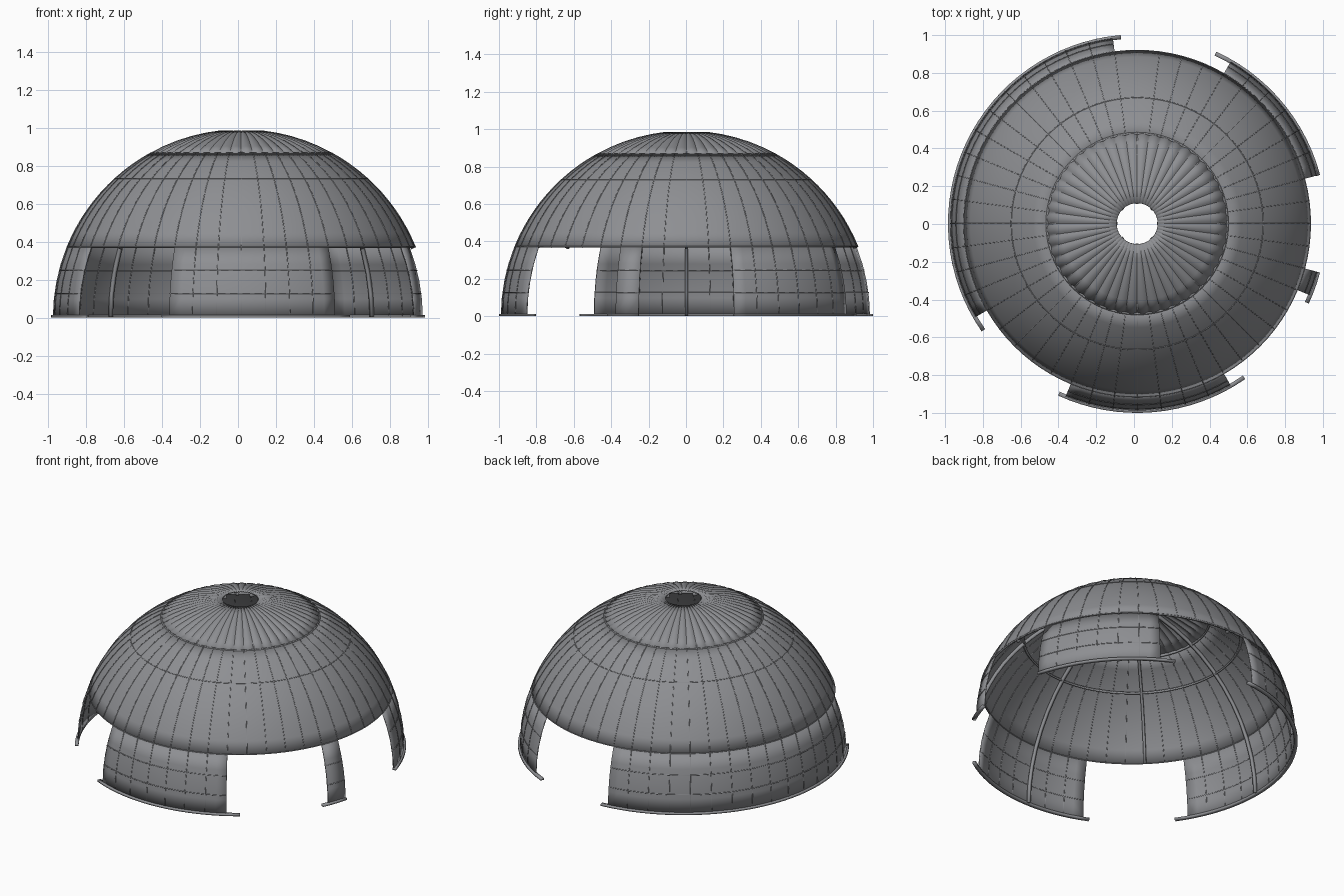
import bpy, bmesh, math
from math import radians, degrees, sin, cos, asin

if "Cube" in bpy.data.objects:
    bpy.data.objects.remove(bpy.data.objects["Cube"])

CX, CY = 0.017, 0.002      # dome axis
R = 0.99                   # outer radius
STEP = 7.5                 # one panel = 1/48 of a turn

mat = bpy.data.materials.new("dome grey")
mat.diffuse_color = (0.27, 0.275, 0.29, 1)
mat.use_nodes = True
mat.node_tree.nodes["Principled BSDF"].inputs["Base Color"].default_value = mat.diffuse_color


def elev(z):
    return degrees(asin(z / R))


def point(r, a, e):
    a, e = radians(a), radians(e)
    return (CX + r * cos(e) * cos(a), CY + r * cos(e) * sin(a), r * sin(e))


def finish(name, bm, thick):
    bmesh.ops.remove_doubles(bm, verts=bm.verts, dist=1e-6)
    me = bpy.data.meshes.new(name)
    bm.to_mesh(me)
    bm.free()
    ob = bpy.data.objects.new(name, me)
    bpy.context.collection.objects.link(ob)
    me.materials.append(mat)
    bpy.context.view_layer.objects.active = ob
    ob.select_set(True)
    bpy.ops.object.shade_smooth_by_angle(angle=radians(25))
    ob.select_set(False)
    s = ob.modifiers.new("thickness", 'SOLIDIFY')
    s.thickness, s.offset = thick, -1
    return ob


def grid(bm, fn, nu, nv):
    """Quad sheet from fn(u, v), u and v running 0..1, facing outward."""
    vs = [[bm.verts.new(fn(i / nu, j / nv)) for j in range(nv + 1)] for i in range(nu + 1)]
    for i in range(nu):
        for j in range(nv):
            bm.faces.new((vs[i][j], vs[i + 1][j], vs[i + 1][j + 1], vs[i][j + 1]))


def patch(bm, r, a0, a1, e0, e1, ne=1):
    na = max(1, round((a1 - a0) / (STEP / 2)))
    grid(bm, lambda u, v: point(r, a0 + (a1 - a0) * u, e0 + (e1 - e0) * v), na, ne)


def strip(bm, r, a, w, e0, e1, ne=12):
    """Upright strip of constant width w."""
    def fn(u, v):
        e = e0 + (e1 - e0) * v
        return point(r, a + degrees(w * (u - 0.5) / (r * cos(radians(e)))), e)
    grid(bm, fn, 1, ne)


E_LOW, E_MID, E_CAP, E_TOP = elev(0.37), elev(0.73), elev(0.867), elev(0.984)
# wall start, wall end, foot start, foot end (degrees)
WALLS = [("left_wall", 97.5, 210, 95, 214.7), ("back_right_wall", 15, 60, 14.9, 65.3),
         ("right_post", 337.5, 345, 335, 345), ("front_wall", 247.5, 300, 245.3, 304.8)]

# upper dome shell
bm = bmesh.new()
patch(bm, R, 0, 360, E_LOW, E_CAP, 8)
finish("upper_dome", bm, 0.008)

# fluted cap: each panel bulges between its seams, open in the middle
def flute(u, v):
    e = E_CAP + (E_TOP - E_CAP) * v
    t = (u * 48) % 1
    dip = 0.02 * cos(radians(e)) * (1 - 4 * t * (1 - t))
    return point(R + 0.002 - dip, u * 360, e)

bm = bmesh.new()
grid(bm, flute, 48 * 6, 5)
finish("fluted_cap", bm, 0.006)

# lower walls and their feet
for name, a0, a1, f0, f1 in WALLS:
    bm = bmesh.new()
    patch(bm, R, a0, a1, 0.3, E_LOW, 4)
    finish(name, bm, 0.008)
    bm = bmesh.new()
    patch(bm, 1.002, f0, f1, 0, 0.75)
    finish(name + "_foot", bm, 0.022)

# thin battens on the panel seams, showing on both faces
bm = bmesh.new()
for i in range(48):
    strip(bm, R + 0.002, i * STEP, 0.004, E_LOW, E_CAP)
for _, a0, a1, _, _ in WALLS:
    for i in range(round((a1 - a0) / STEP) - 1):
        strip(bm, R + 0.002, a0 + (i + 1) * STEP, 0.004, 0.3, E_LOW, 4)
finish("seam_battens", bm, 0.012)

# horizontal seams
bm = bmesh.new()
for e in (E_LOW, E_MID):
    patch(bm, R + 0.002, 0, 360, e, e + 0.25)
for _, a0, a1, _, _ in WALLS:
    for z in (0.125, 0.245):
        patch(bm, R + 0.002, a0, a1, elev(z), elev(z) + 0.25)
finish("ring_battens", bm, 0.012)

# inner rings below the cap and the middle seam
bm = bmesh.new()
patch(bm, R, 0, 360, E_CAP - 0.4, E_CAP + 0.2)
patch(bm, R - 0.004, 0, 360, E_MID - 0.3, E_MID + 0.3)
finish("inner_rings", bm, 0.022)

# inner ribs every 45 degrees, reaching the ground where there is a wall
bm = bmesh.new()
for a in range(0, 360, 45):
    grounded = any(a0 < a < a1 for _, a0, a1, _, _ in WALLS)
    strip(bm, R - 0.006, a, 0.016, 0.3 if grounded else E_LOW, E_TOP)
finish("inner_ribs", bm, 0.02)
